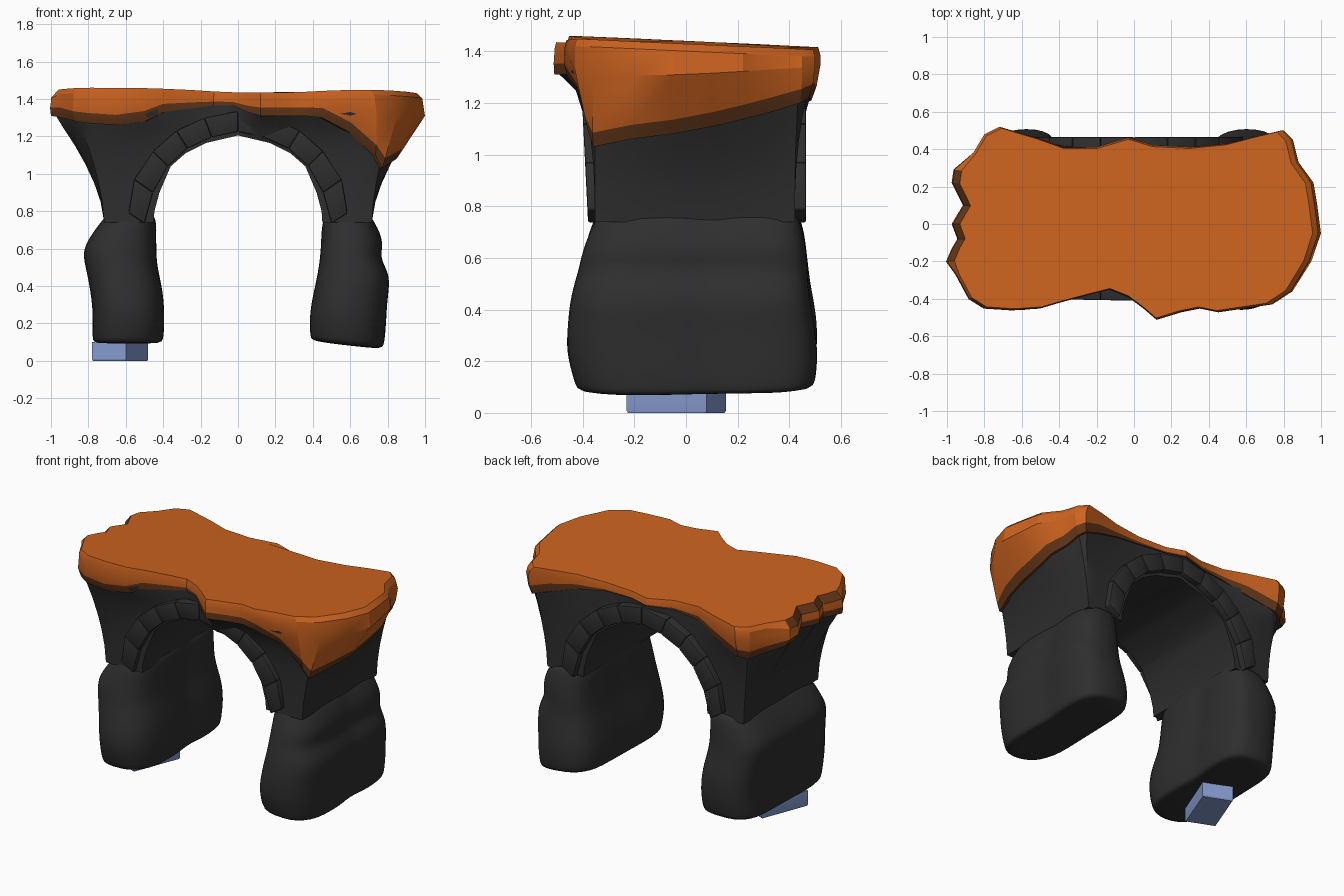
import bpy, bmesh, math
from mathutils import Vector

if "Cube" in bpy.data.objects:
    bpy.data.objects.remove(bpy.data.objects["Cube"])


def material(name, rgb):
    m = bpy.data.materials.new(name)
    m.diffuse_color = (*rgb, 1)
    m.use_nodes = True
    m.node_tree.nodes["Principled BSDF"].inputs["Base Color"].default_value = m.diffuse_color
    return m


ROCK = material("charcoal rock", (0.028, 0.028, 0.028))
ORANGE = material("orange earth", (0.61, 0.125, 0.014))
BROWN = material("dark brown edge", (0.125, 0.037, 0.01))
BLUE = material("pale blue", (0.24, 0.33, 0.63))


def finish(name, bm, mats, angle=30):
    bmesh.ops.recalc_face_normals(bm, faces=bm.faces)
    me = bpy.data.meshes.new(name)
    bm.to_mesh(me)
    bm.free()
    for m in mats:
        me.materials.append(m)
    me.shade_smooth()
    me.set_sharp_from_angle(angle=math.radians(angle))
    ob = bpy.data.objects.new(name, me)
    bpy.context.collection.objects.link(ob)
    return ob


def loft(rings, mat_rule=None):
    """Skin a stack of equal rings and close both ends."""
    bm = bmesh.new()
    rows = [[bm.verts.new(p) for p in r] for r in rings]
    n = len(rows[0])
    for k in range(len(rows) - 1):
        for i in range(n):
            j = (i + 1) % n
            f = bm.faces.new((rows[k][i], rows[k][j], rows[k + 1][j], rows[k + 1][i]))
            if mat_rule:
                f.material_index = mat_rule(k, f)
    bm.faces.new(rows[0][::-1])
    bm.faces.new(rows[-1])
    return bm


# Cap outline: x, y, height of its hanging lower edge
OUTLINE = [
    (-1, -.2, 1.31), (-.95, -.27, 1.3), (-.88, -.4, 1.28), (-.8, -.45, 1.27), (-.65, -.46, 1.26),
    (-.5, -.45, 1.28), (-.4, -.42, 1.33), (-.25, -.38, 1.35), (-.13, -.35, 1.365), (-.03, -.39, 1.365),
    (.05, -.45, 1.33), (.12, -.51, 1.31), (.25, -.47, 1.31), (.35, -.45, 1.31), (.45, -.47, 1.3),
    (.6, -.45, 1.22), (.74, -.43, 1.1), (.85, -.36, 1.03), (.95, -.2, 1.06), (1, -.05, 1.08),
    (.98, .1, 1.11), (.96, .22, 1.14), (.88, .33, 1.17), (.85, .45, 1.2), (.8, .5, 1.22),
    (.67, .47, 1.26), (.5, .43, 1.31), (.3, .41, 1.34), (.1, .42, 1.35), (-.03, .46, 1.35),
    (-.2, .41, 1.35), (-.38, .41, 1.33), (-.52, .46, 1.27), (-.72, .52, 1.21), (-.8, .48, 1.2),
    (-.86, .38, 1.22), (-.96, .29, 1.26), (-.97, .22, 1.28), (-.91, .1, 1.3), (-.97, 0, 1.31),
    (-.94, -.08, 1.31), (-.97, -.13, 1.31)]


def clamp(v, a, b):
    return max(a, min(b, v))


def flare(p, z, s=1.0):
    """Point below outline point p: straight wall low down, flaring out upward."""
    t = clamp((z - .74) / .57, 0, 1)
    bx, by = clamp(p[0], -.73, .73), clamp(p[1] * 1.1, -.36, .43)
    fx, fy = t ** 1.6, t ** (2.5 if abs(p[0]) > .6 else 6)
    return ((bx + (p[0] - bx) * fx) * s, (by + (p[1] - by) * fy) * s, z)


# Upper body with the arch cut through it
body = finish("upper_body", loft([[flare(p, z, .98) for p in OUTLINE]
              for z in (.74, .85, .95, 1.05, 1.15, 1.25, 1.32, 1.375)]), [ROCK])
half = [(.46, .6), (.447, .8), (.42, .9), (.36, 1.04), (.28, 1.11), (.17, 1.165)]
arch = half + [(0, 1.205)] + [(-x, z) for x, z in reversed(half)]
cutter = finish("arch_cutter", loft([[(x, y, z) for x, z in arch] for y in (-1, 1)]), [ROCK])
cutter.hide_render = True
mod = body.modifiers.new("arch", 'BOOLEAN')
mod.operation, mod.object, mod.solver = 'DIFFERENCE', cutter, 'EXACT'
bpy.context.view_layer.objects.active = body
bpy.ops.object.modifier_apply(modifier="arch")
bpy.data.objects.remove(cutter)
body.data.set_sharp_from_angle(angle=math.radians(30))


# Cap: underside, brown edge band, orange sides, rim and flat top
def cap_column(p):
    x, y, low = p
    sag = .022 * math.exp(-((x - .15) / .35) ** 2)
    top = 1.435 - .045 * y - .006 * x - sag
    broken = x < -.9 and -.22 < y < .3
    rim = top - (.045 if broken else .028)
    band = low + min(.055, .45 * (rim - low))
    rx, lx = (.985, .955) if x > .5 else (1, .96 if broken else .985)
    return [flare(p, low + .005, .93), flare(p, low), flare(p, band, 1.005),
            flare(p, band + .65 * (rim - band)), (x * rx, y, rim), (x * lx, y * .985, top)]


def cap_rule(k, f):
    c = f.calc_center_median()
    broken_end = k == 4 and c.x < -.88 and -.22 < c.y < .3
    return 1 if k < 2 or broken_end else 0


finish("cap", loft(list(zip(*[cap_column(p) for p in OUTLINE])), cap_rule), [ORANGE, BROWN], 25)

# Voussoir trim on both faces of the arch
OUTER = [(.585, .79), (.555, .97), (.455, 1.12), (.33, 1.23), (.18, 1.3), (0, 1.335)]
INNER = [(.5, .735), (.455, .9), (.375, 1.04), (.27, 1.135), (.14, 1.195), (0, 1.225)]


def trim_y(y, z):
    """The front trim leans out a little toward the crown."""
    return y - .05 * (z - .75) if y < -.35 else y


for side, y0, y1 in (("front", -.38, -.3), ("back", .36, .465)):
    bm = bmesh.new()
    for sx in (-1, 1):
        for i in range(5):
            quad = [OUTER[i], OUTER[i + 1], INNER[i + 1], INNER[i]]
            ends = [[bm.verts.new((sx * x, trim_y(y, z), z)) for x, z in quad] for y in (y0, y1)]
            bm.faces.new(ends[0])
            bm.faces.new(ends[1][::-1])
            for a in range(4):
                b = (a + 1) % 4
                bm.faces.new((ends[0][b], ends[0][a], ends[1][a], ends[1][b]))
    bmesh.ops.recalc_face_normals(bm, faces=bm.faces)
    bmesh.ops.bevel(bm, geom=list(bm.edges), offset=.007, segments=2, affect='EDGES', profile=.5)
    finish("arch_trim_" + side, bm, [ROCK], 40)

# Rough stone legs: section stretched to a box (z, x0, x1, y0, y1) at each level
SECTION = [(-1, -.6), (-.65, -1.01), (.5, -1), (1, -.7), (.99, -.1), (.89, .14), (1, .4),
           (.99, .82), (.65, 1.01), (-.5, 1.01), (-.98, .78), (-.9, .1)]
LEFT = [(.095, -.78, -.41, -.42, .47), (.11, -.79, -.395, -.43, .485), (.25, -.785, -.39, -.475, .51),
        (.38, -.8, -.4, -.455, .505), (.5, -.825, -.43, -.42, .48), (.59, -.845, -.435, -.41, .47),
        (.68, -.79, -.435, -.385, .46), (.75, -.735, -.435, -.36, .445), (.8, -.69, -.46, -.33, .41)]
RIGHT = [(.085, .39, .77, -.42, .48), (.105, .375, .785, -.43, .5), (.22, .37, .795, -.465, .51),
         (.33, .385, .8, -.465, .5), (.46, .415, .82, -.45, .475), (.55, .43, .755, -.42, .47),
         (.63, .435, .785, -.405, .465), (.74, .44, .735, -.36, .445), (.8, .47, .69, -.33, .41)]


def leg(name, levels, tilt):
    rings = []
    for z, x0, x1, y0, y1 in levels:
        ring = []
        for sx, sy in SECTION:
            low = max(0, 1 - (z - .09) / .25)          # sloping underside
            ring.append(((x0 + x1) / 2 + sx * (x1 - x0) / 2, (y0 + y1) / 2 + sy * (y1 - y0) / 2,
                         z + low * (-tilt * sx + .008 * sy)))
        rings.append(ring)
    ob = finish(name, loft(rings), [ROCK], 180)
    ob.modifiers.new("soften", 'SUBSURF').levels = 2
    ob.modifiers["soften"].render_levels = 2


leg("left_leg", LEFT, 0)
leg("right_leg", RIGHT, .022)

# Small turned block under the left leg
corners = [(-.6, -.23), (-.48, .08), (-.66, .155), (-.78, -.155)]
c = Vector((-.63, -.0375))
rings = []
for s, z in ((.97, 0), (1, .008), (1, .1)):
    rings.append([(*(c + (Vector(p) - c) * s), z) for p in corners])
finish("foot_block", loft(rings), [BLUE])
